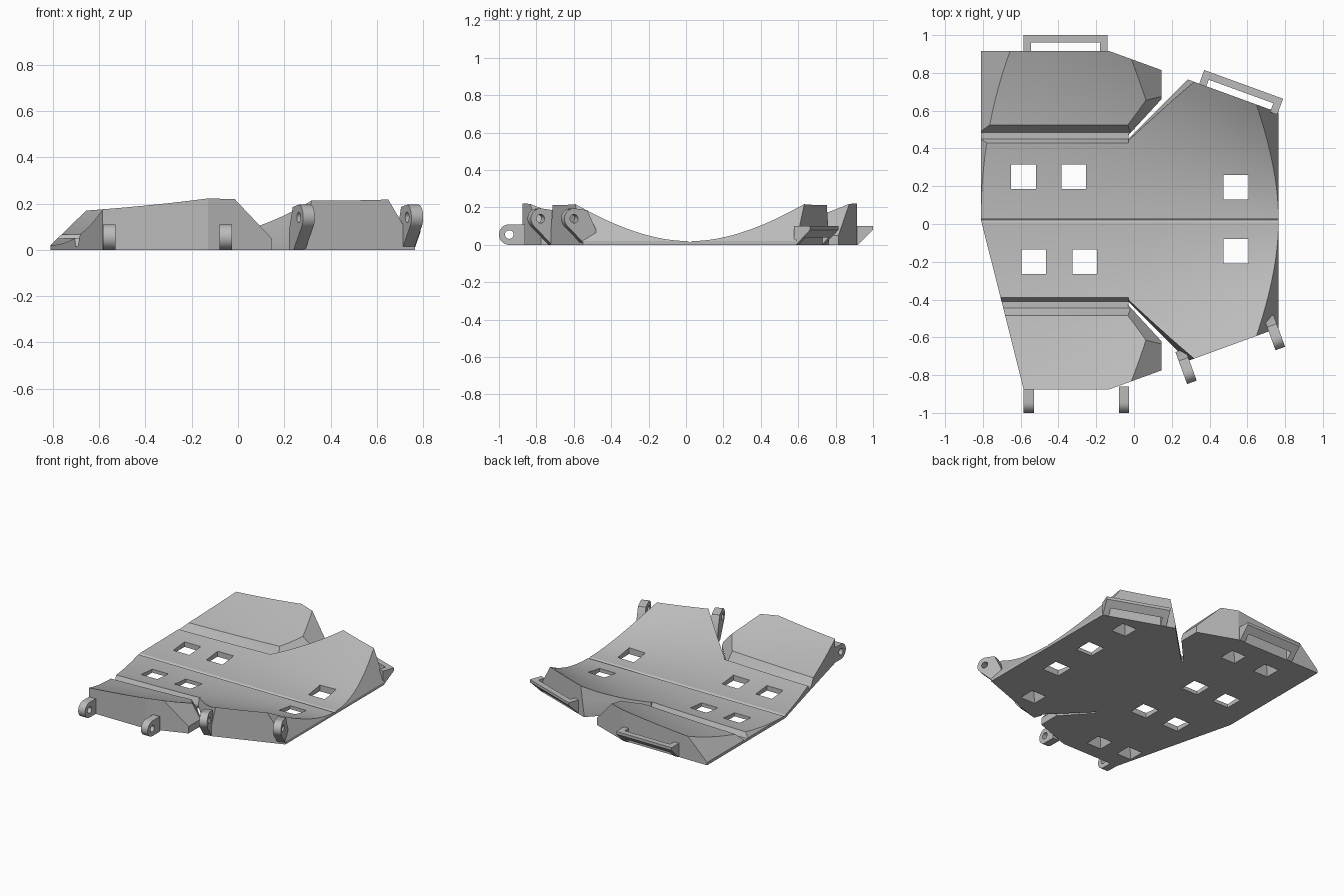
import bpy, bmesh, math
from mathutils import Matrix, Vector

cube = bpy.data.objects.get("Cube")
if cube:
    bpy.data.objects.remove(cube, do_unlink=True)

MID = 0.02          # y of the symmetry line
TILT = math.radians(-20)

grey = bpy.data.materials.new("plain_grey")
grey.use_nodes = True
grey.diffuse_color = (0.5, 0.5, 0.5, 1)
grey.node_tree.nodes["Principled BSDF"].inputs["Base Color"].default_value = (0.5, 0.5, 0.5, 1)


def make_object(name, bm):
    bmesh.ops.recalc_face_normals(bm, faces=bm.faces)
    mesh = bpy.data.meshes.new(name)
    bm.to_mesh(mesh)
    bm.free()
    obj = bpy.data.objects.new(name, mesh)
    obj.data.materials.append(grey)
    bpy.context.collection.objects.link(obj)
    return obj


def activate(obj):
    bpy.ops.object.select_all(action='DESELECT')
    obj.select_set(True)
    bpy.context.view_layer.objects.active = obj


def all_geom(bm):
    return bm.verts[:] + bm.edges[:] + bm.faces[:]


# Dished top: a cone-like bowl, with a fine middle crease and two fold grooves
def height(x, t, folded):
    u = abs(t)
    if u < 0.012:
        return 0.012 + 0.008 * u / 0.012
    bowl = 0.02 + u * u / (3.62 - 2.65 * x)
    if folded and 0.41 < u < 0.505:
        floor = 0.015
        if u < 0.43:
            return bowl + (floor - bowl) * (u - 0.41) / 0.02
        if u > 0.465:
            return floor + (bowl - floor) * (u - 0.465) / 0.04
        return floor
    return bowl


def panel(name, outline, planes, folded):
    """Convex slab with dished top, trimmed by planes (point, outward normal)."""
    bm = bmesh.new()
    bm.faces.new([bm.verts.new((x, t, 0)) for x, t in outline])
    rows = {0.012, 0.41, 0.43, 0.465, 0.505} | {i * 0.03 for i in range(1, 31)}
    for t in [0] + [s * r for r in rows for s in (1, -1)]:
        bmesh.ops.bisect_plane(bm, geom=all_geom(bm), plane_co=(0, t, 0), plane_no=(0, 1, 0))
    for i in range(-7, 8):
        bmesh.ops.bisect_plane(bm, geom=all_geom(bm), plane_co=(i * 0.1, 0, 0), plane_no=(1, 0, 0))
    top = bmesh.ops.extrude_face_region(bm, geom=bm.faces[:], use_keep_orig=True)["geom"]
    for v in top:
        if isinstance(v, bmesh.types.BMVert):
            v.co.z = height(v.co.x, v.co.y, folded)
    bmesh.ops.recalc_face_normals(bm, faces=bm.faces)
    for point, normal in planes:
        bmesh.ops.bisect_plane(bm, geom=all_geom(bm), plane_co=point, plane_no=normal, clear_outer=True)
        rim = [e for e in bm.edges if e.is_boundary]
        if rim:
            bmesh.ops.holes_fill(bm, edges=rim, sides=0)
    bmesh.ops.translate(bm, verts=bm.verts, vec=(0, MID, 0))
    return make_object(name, bm)


left_slope = ((-0.81, 0, 0.02), (-0.97, 0, 1))
right_slope = ((0.765, 0, 0.02), (1.7, 0, 1))
wing_slope = ((-0.02, 0, 0.225), (1.06, 0, 1))


def wing_slot(s):
    return ((-0.03, s * 0.455, 0.015), (1.4, -s * 1.4, 1))


def flare_slot(s):
    return ((-0.03, s * 0.43, 0.03), (-4, s * 4, 1))


# Taper of the front left edge
def left_edge(t):
    return -0.81 - t * 0.253


panels = [
    panel("centre_panel", [(left_edge(-0.45), -0.45), (-0.03, -0.45), (-0.03, 0.45),
                           (-0.81, 0.45), (-0.81, 0)], [left_slope], True),
    panel("side_panel", [(-0.03, -0.43), (0.285, -0.745), (0.765, -0.57), (0.765, 0.57),
                         (0.285, 0.745), (-0.03, 0.43)],
          [right_slope, flare_slot(1), flare_slot(-1)], False),
]
for name, s in (("rear_wing", 1), ("front_wing", -1)):
    x0, x1 = (-0.81, -0.81) if s > 0 else (left_edge(-0.45), left_edge(-0.89))
    panels.append(panel(name, [(x0, s * 0.45), (-0.03, s * 0.45), (0.145, s * 0.64),
                               (0.145, s * 0.795), (-0.13, s * 0.895), (x1, s * 0.895)],
                        [left_slope, wing_slope, wing_slot(s)], True))

# Square holes go right through; pockets open only underneath
through = [(-0.585, 0.25), (-0.32, 0.25), (0.54, 0.195), (-0.53, -0.2), (-0.26, -0.2), (0.54, -0.145)]
pockets = [(0.53, 0.53), (0.42, -0.53), (-0.25, 0.72), (-0.53, 0.72), (-0.3, -0.71), (-0.54, -0.69)]
bm = bmesh.new()
for spots, r_top, low, high in ((through, 0.092, -0.1, 0.3), (pockets, 0.05, -0.02, 0.07)):
    for x, y in spots:
        place = Matrix.Translation((x, y, (low + high) / 2)) @ Matrix.Rotation(math.pi / 4, 4, 'Z')
        bmesh.ops.create_cone(bm, cap_ends=True, segments=4, radius1=0.092, radius2=r_top,
                              depth=high - low, matrix=place)
cutter = make_object("hole_cutter", bm)
cutter.hide_render = True
for obj in panels:
    activate(obj)
    mod = obj.modifiers.new("holes", 'BOOLEAN')
    mod.object = cutter
    mod.operation = 'DIFFERENCE'
    mod.solver = 'EXACT'
    bpy.ops.object.modifier_apply(modifier=mod.name)
    bpy.ops.object.shade_smooth_by_angle(angle=math.radians(15))
bpy.data.objects.remove(cutter, do_unlink=True)


# Lug: rounded arm with an eye, pointing along local -y
def lug(name, x, y, angle, eye_z, base):
    steps, r, eye = 32, 0.055, Vector((0, -0.075, eye_z))
    ring = [Vector((0, math.cos(a), math.sin(a))) for a in
            (2 * math.pi * i / steps for i in range(steps))]
    bm = bmesh.new()
    for w in (-0.027, 0.027):
        for p in [eye + r * d for d in ring] + [Vector((0, d, z)) for d, z in base]:
            bm.verts.new((w, p.y, p.z))
    hull = bmesh.ops.convex_hull(bm, input=bm.verts)
    bmesh.ops.delete(bm, geom=list({v for v in hull["geom_interior"] + hull["geom_unused"]
                                    if isinstance(v, bmesh.types.BMVert)}), context='VERTS')
    obj = make_object(name, bm)
    bm = bmesh.new()
    bmesh.ops.create_cone(bm, cap_ends=True, segments=24, radius1=0.023, radius2=0.023, depth=0.2,
                          matrix=Matrix.Translation(eye) @ Matrix.Rotation(math.pi / 2, 4, 'Y'))
    pin = make_object("eye_cutter", bm)
    activate(obj)
    mod = obj.modifiers.new("eye", 'BOOLEAN')
    mod.object = pin
    mod.operation = 'DIFFERENCE'
    mod.solver = 'EXACT'
    bpy.ops.object.modifier_apply(modifier=mod.name)
    bpy.data.objects.remove(pin, do_unlink=True)
    obj.location = (x, y, 0)
    obj.rotation_euler.z = angle
    bpy.ops.object.shade_smooth_by_angle(angle=math.radians(30))


low_base = [(0.01, 0), (0.01, 0.11)]
high_base = [(-0.01, 0), (0.05, 0), (0.05, 0.08), (0, 0.185)]
lug("wing_lug_outer", -0.557, -0.87, 0, 0.055, low_base)
lug("wing_lug_inner", -0.053, -0.87, 0, 0.055, low_base)
lug("side_lug_inner", 0.262, -0.716, -TILT, 0.14, high_base)
lug("side_lug_outer", 0.73, -0.537, -TILT, 0.14, high_base)


# Handle: bar on two tapered brackets, pointing along local +y
def handle(name, x, y, angle):
    bm = bmesh.new()
    profile = [(-0.01, 0), (0, 0), (0.08, 0.08), (0.08, 0.1), (-0.01, 0.1)]
    bar = [(0.04, 0.04), (0.08, 0.08), (0.08, 0.1), (0.04, 0.1)]
    for x0, x1, shape in ((-0.222, -0.182, profile), (0.182, 0.222, profile), (-0.182, 0.182, bar)):
        face = bm.faces.new([bm.verts.new((x0, d, z)) for d, z in shape])
        out = bmesh.ops.extrude_face_region(bm, geom=[face], use_keep_orig=True)["geom"]
        bmesh.ops.translate(bm, vec=(x1 - x0, 0, 0),
                            verts=[v for v in out if isinstance(v, bmesh.types.BMVert)])
    obj = make_object(name, bm)
    obj.location = (x, y, 0)
    obj.rotation_euler.z = angle


handle("wing_handle", -0.362, 0.92, 0)
handle("side_handle", 0.553, 0.664, TILT)
